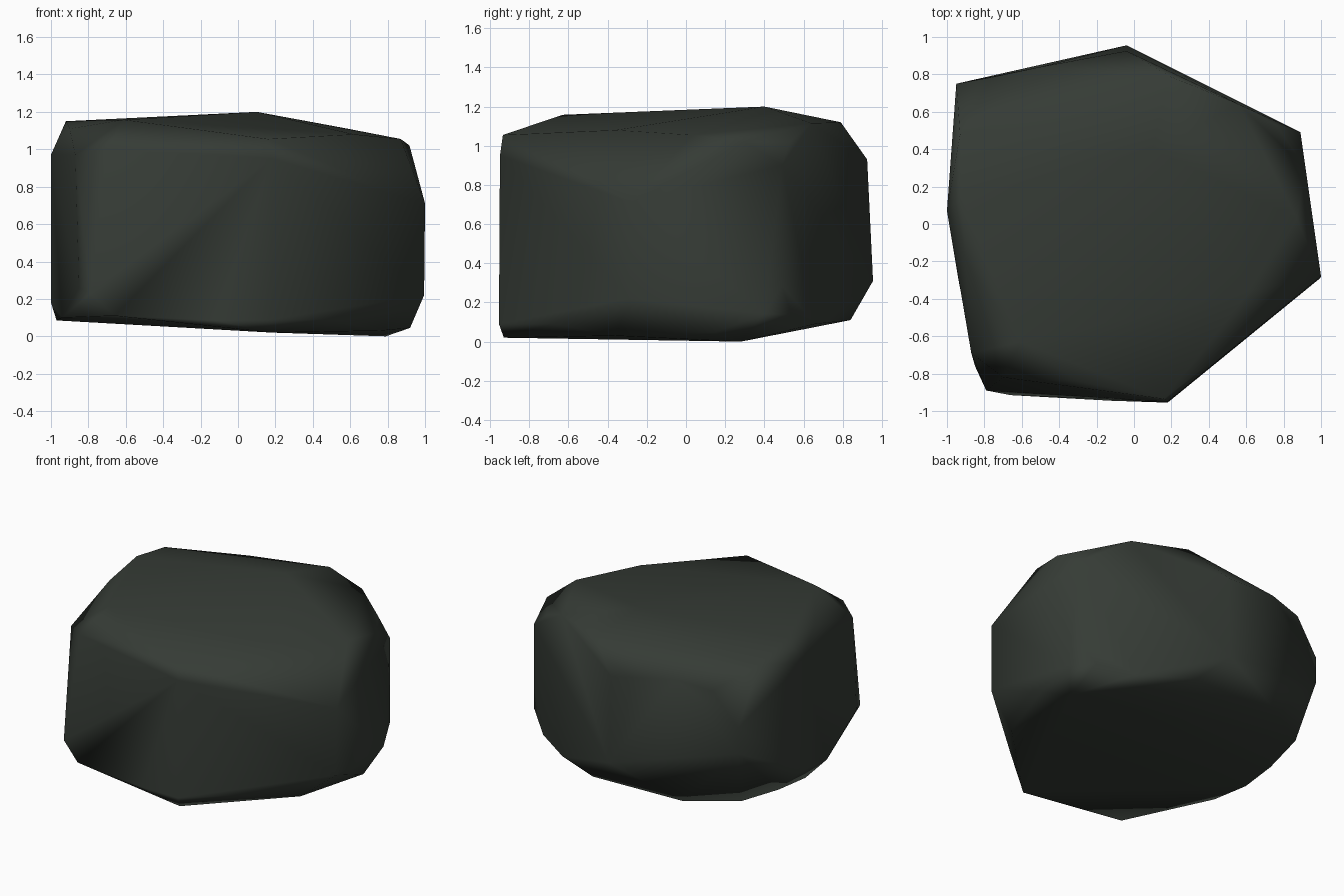
import bpy, bmesh, math

# Rock corners, from the underside up to the crown (x, y, z)
underside = [(0.79, 0.28, 0), (0.76, -0.36, 0.03), (0.18, -0.93, 0.02), (-0.94, -0.29, 0.1),
             (-0.97, 0, 0.085), (-0.95, 0.28, 0.1), (-0.88, 0.62, 0.125), (-0.55, 0.83, 0.12),
             (0.17, 0.84, 0.11), (0.54, 0.66, 0.09), (0.78, 0.54, 0.137), (0.92, 0.14, 0.045)]
lower = [(0.995, -0.29, 0.22), (0.5, -0.68, 0.09), (0.9, 0.4, 0.142), (0.89, 0.49, 0.285),
         (-0.04, 0.955, 0.31), (-1, 0.07, 0.18), (-0.85, -0.76, 0.26), (-0.79, -0.89, 0.23),
         (-0.66, -0.915, 0.11), (-0.12, -0.945, 0.085), (0.18, -0.955, 0.09)]
upper = [(1.0, -0.28, 0.71), (0.89, 0.49, 0.9), (-0.04, 0.925, 0.93), (-0.95, 0.75, 0.73),
         (-0.95, 0.75, 0.54), (-1, 0.07, 0.97), (-0.87, -0.69, 0.97), (-0.7, -0.82, 1.0),
         (0.18, -0.95, 0.95), (-0.76, 0.785, 0.965), (-0.5, 0.84, 1.0), (0.76, 0.53, 1.02)]
crown = [(0.917, 0.3, 1.02), (0.87, 0.03, 1.055), (0.62, -0.36, 1.08), (0.16, -0.935, 1.055),
         (-0.3, -0.84, 1.06), (-0.61, -0.63, 1.158), (-0.9, -0.2, 1.11), (-0.92, 0.14, 1.15),
         (-0.93, 0.48, 1.085), (0.19, 0.79, 1.12), (0.56, 0.64, 1.115), (0.1, 0.4, 1.2)]

# Wrap the corners in a hull and merge nearly flat triangles
bm = bmesh.new()
for p in underside + lower + upper + crown:
    bm.verts.new(p)
bmesh.ops.convex_hull(bm, input=bm.verts[:])
bmesh.ops.delete(bm, geom=[v for v in bm.verts if not v.link_faces], context='VERTS')
bmesh.ops.dissolve_limit(bm, angle_limit=math.radians(2), verts=bm.verts[:], edges=bm.edges[:])
bmesh.ops.recalc_face_normals(bm, faces=bm.faces[:])
for f in bm.faces:
    f.smooth = True

mesh = bpy.data.meshes.new("rock")
bm.to_mesh(mesh)
bm.free()
rock = bpy.data.objects.new("rock", mesh)
bpy.context.collection.objects.link(rock)

# Dark green-grey stone
stone = bpy.data.materials.new("dark_stone")
stone.diffuse_color = (0.036, 0.044, 0.036, 1)
mesh.materials.append(stone)

# Soft shading that keeps the broad faces calm
wn = rock.modifiers.new("soft_normals", 'WEIGHTED_NORMAL')
wn.weight = 50
